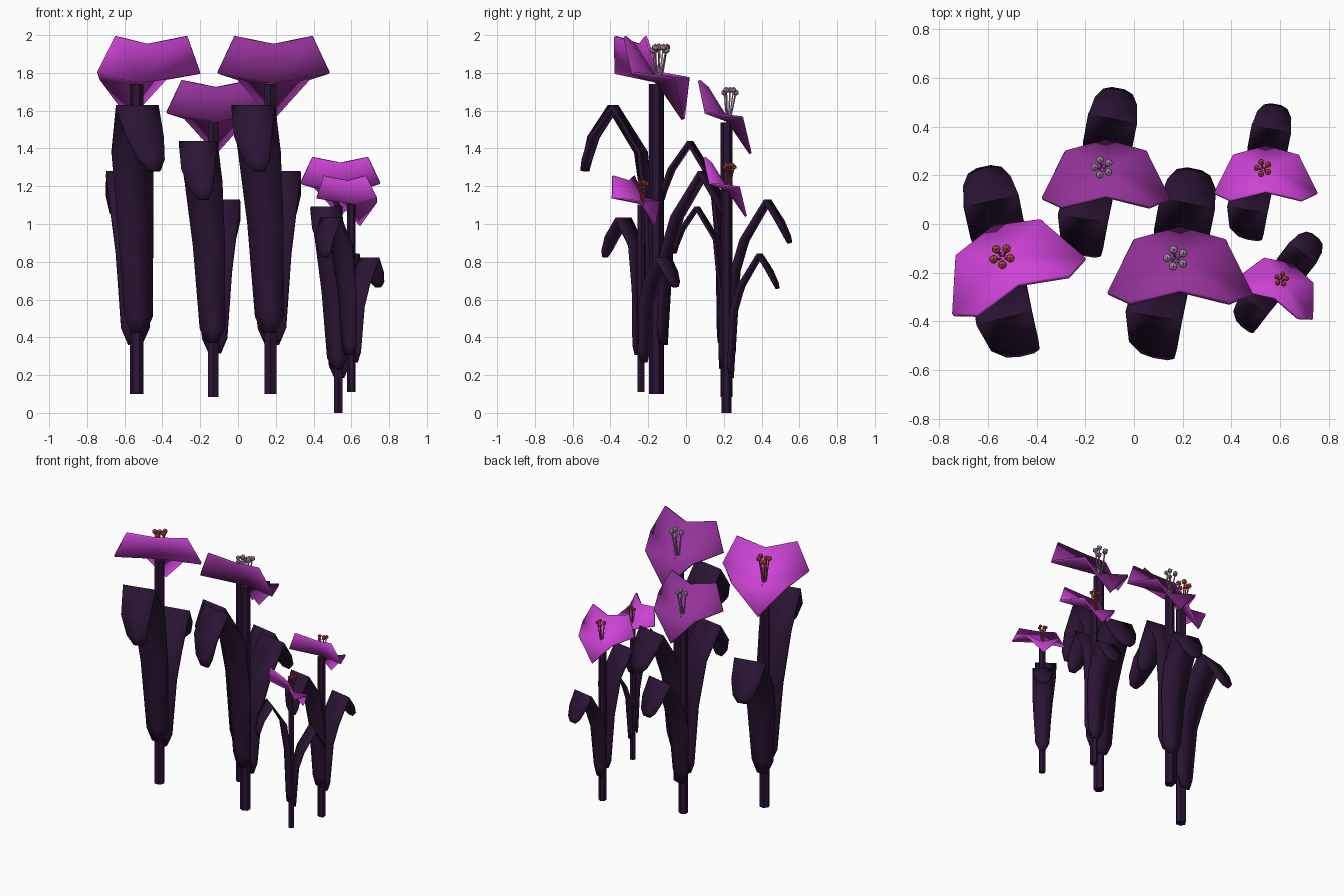
import bpy, bmesh
from math import radians, sin, cos, pi
from mathutils import Matrix, Vector

if "Cube" in bpy.data.objects:
    bpy.data.objects.remove(bpy.data.objects["Cube"])


def material(name, rgb):
    m = bpy.data.materials.new(name)
    m.diffuse_color = (*rgb, 1)
    m.use_nodes = True
    m.node_tree.nodes["Principled BSDF"].inputs["Base Color"].default_value = m.diffuse_color
    return m


GREEN = material("dark_leaf", (0.024, 0.007, 0.034))
BRIGHT = material("bright_petal", (0.6, 0.055, 0.66))
DEEP = material("deep_petal", (0.3, 0.033, 0.32))
RED = material("red_stamen", (0.5, 0.08, 0.055))
LILAC = material("lilac_stamen", (0.48, 0.32, 0.48))


def finish(name, bm, mat, xf, thick=0, smooth=0):
    bmesh.ops.recalc_face_normals(bm, faces=bm.faces)
    bm.transform(xf)
    me = bpy.data.meshes.new(name)
    bm.to_mesh(me)
    bm.free()
    me.materials.append(mat)
    ob = bpy.data.objects.new(name, me)
    bpy.context.collection.objects.link(ob)
    if thick:
        s = ob.modifiers.new("thickness", "SOLIDIFY")
        s.thickness = thick
        s.offset = 0
    if smooth:
        bpy.ops.object.select_all(action="DESELECT")
        ob.select_set(True)
        bpy.context.view_layer.objects.active = ob
        bpy.ops.object.shade_smooth_by_angle(angle=radians(smooth))
    return ob


def rod(bm, a, b, r, sides):
    a, b = Vector(a), Vector(b)
    rot = (b - a).to_track_quat("Z", "Y").to_matrix().to_4x4()
    bmesh.ops.create_cone(bm, cap_ends=True, segments=sides, radius1=r, radius2=r,
                          depth=(b - a).length,
                          matrix=Matrix.Translation((a + b) / 2) @ rot)


# leaf stations: distance from stem, height, half width, sideways shift, midrib fold
FRONT_LEAF = [(.045, .325, .035, 0, .012), (.05, .41, .075, 0, .022),
              (.06, .9, .095, .02, .025), (.10, 1.28, .113, .045, .02),
              (.23, 1.52, .117, .055, 0), (.34, 1.36, .10, .04, 0),
              (.38, 1.24, .07, .015, 0), (.39, 1.18, .03, .0, 0)]
BACK_LEAF = [(.045, .26, .035, 0, .012), (.05, .35, .075, 0, .022),
             (.075, .75, .10, 0, .025), (.13, .94, .113, 0, .02),
             (.25, 1.17, .115, 0, 0), (.325, 1.05, .10, 0, 0),
             (.37, .96, .07, 0, 0), (.385, .92, .03, 0, 0)]


def leaf(name, stations, turn, xf, scale):
    bm = bmesh.new()
    rows = []
    for d, z, w, shift, fold in stations:
        rows.append([bm.verts.new((shift + w * k, d - fold * abs(k), z)) for k in (-1, 0, 1)])
    for a, b in zip(rows, rows[1:]):
        for j in (0, 1):
            bm.faces.new((a[j], a[j + 1], b[j + 1], b[j]))
    finish(name, bm, GREEN, xf @ Matrix.Rotation(radians(turn), 4, "Z"), .02 * scale, 40)


# right half of the bloom rim, from the front notch to the back tip
RIM = [(0, -.115, 1.85), (.205, -.165, 1.893), (.295, -.125, 1.70),
       (.19, .095, 1.67), (0, .143, 1.455)]


def flower(tag, x, y, z, scale, turn, petal_mat, stamen_mat):
    xf = (Matrix.Translation((x, y, z)) @ Matrix.Rotation(radians(turn), 4, "Z")
          @ Matrix.Scale(scale, 4))

    # stem
    bm = bmesh.new()
    rod(bm, (0, 0, 0), (0, 0, 1.64), .036, 6)
    finish("stem_" + tag, bm, GREEN, xf)

    # leaves
    leaf("front_leaf_" + tag, FRONT_LEAF, 171, xf, scale)
    leaf("back_leaf_" + tag, BACK_LEAF, -11, xf, scale)

    # bloom
    bm = bmesh.new()
    mid = bm.verts.new((0, .01, 1.65))
    rim = [bm.verts.new(p) for p in RIM + [(-a, b, c) for a, b, c in RIM[-2:0:-1]]]
    for i, v in enumerate(rim):
        bm.faces.new((mid, v, rim[(i + 1) % len(rim)]))
    finish("bloom_" + tag, bm, petal_mat, xf @ Matrix.Translation((.016, 0, 0)),
           .016 * scale, 80)

    # stamens
    bm = bmesh.new()
    for i in range(5):
        a = 2 * pi * i / 5 + .6
        top = (.036 * cos(a), .02 + .036 * sin(a), 1.835 - .015 * (i % 2))
        rod(bm, (.008 * cos(a), .01 + .008 * sin(a), 1.64), top, .005, 4)
        bmesh.ops.create_icosphere(bm, subdivisions=1, radius=.02,
                                   matrix=Matrix.Translation(top))
    finish("stamens_" + tag, bm, stamen_mat, xf)


flower("left", -.535, -.15, .10, 1.0, 23, BRIGHT, RED)
flower("back_left", -.13, .215, .085, .885, 0, DEEP, LILAC)
flower("middle", .172, -.16, .10, 1.0, 0, DEEP, LILAC)
flower("back_right", .53, .215, 0, .715, 0, BRIGHT, RED)
flower("right", .60, -.238, .11, .605, -27, BRIGHT, RED)
